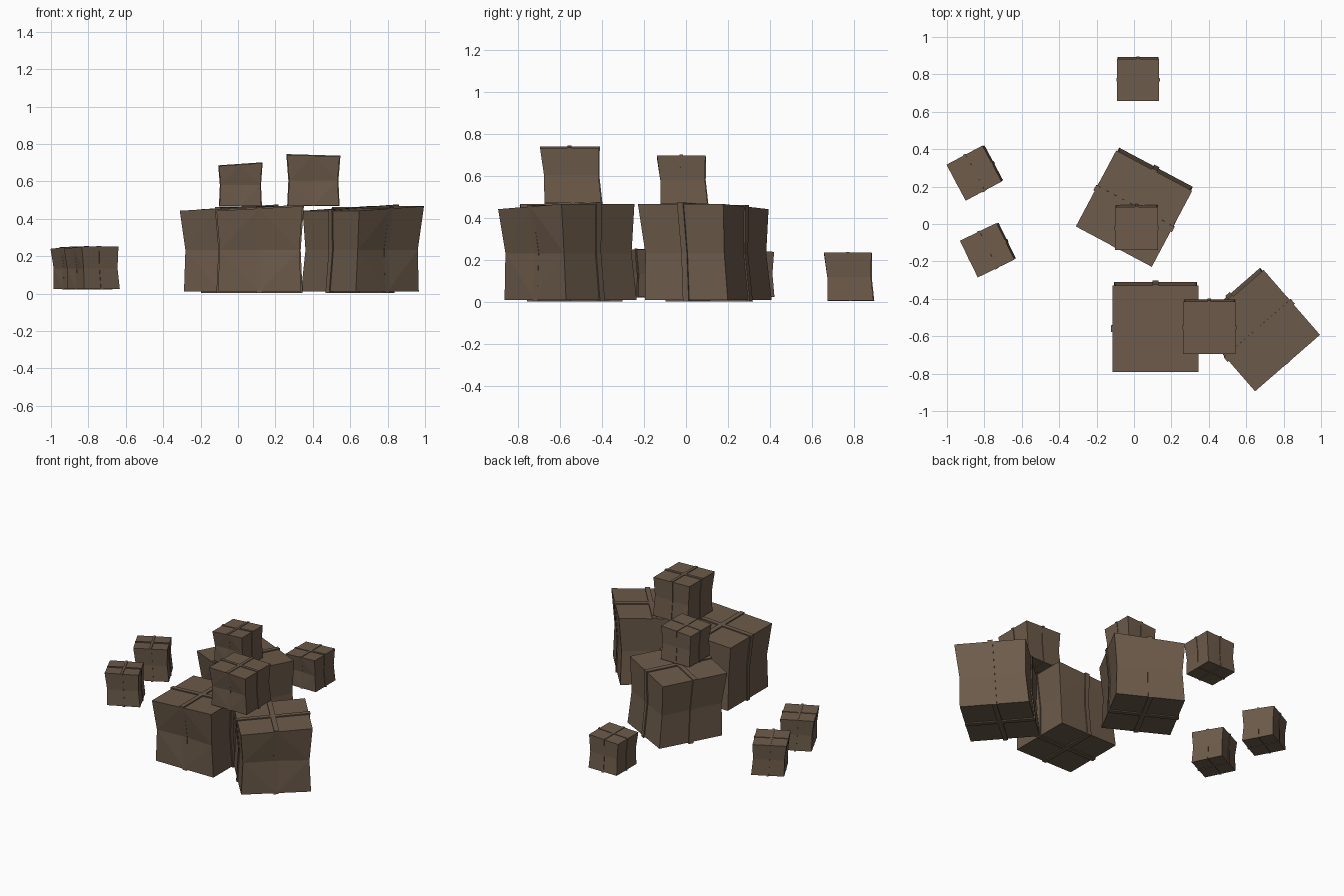
import bpy, bmesh
from math import radians
from mathutils import Vector, Matrix

if "Cube" in bpy.data.objects:
    bpy.data.objects.remove(bpy.data.objects["Cube"], do_unlink=True)

brown = bpy.data.materials.new("dusty brown")
brown.use_nodes = True
colour = (0.15, 0.103, 0.068, 1)
brown.diffuse_color = colour
brown.node_tree.nodes["Principled BSDF"].inputs["Base Color"].default_value = colour


def warp(p, tilt):
    """Pinch the waist, lean the base backwards and tilt the lid of a unit box."""
    x, y, z = p
    waist = 1 - min(1, abs(z) * 2)
    low = max(0, -z * 2)
    pinch = 1 - 0.075 * waist - 0.03 * low
    dent = 0.03 * waist * max(0, 1 - abs(x) * 2) if y < -0.3 else 0
    lean = 0.06 * low + 0.03 * waist
    lift = tilt * x * max(0, z * 2)
    return Vector((x * pinch, y * pinch + lean + dent, z + lift))


def slab(bm, lo, hi, cuts, tilt):
    """Add a warped block between two corners, sliced through its middle."""
    part = bmesh.new()
    bmesh.ops.create_cube(part, size=1)
    lo, hi = Vector(lo), Vector(hi)
    for v in part.verts:
        v.co = Vector([lo[i] + (v.co[i] + 0.5) * (hi[i] - lo[i]) for i in range(3)])
    for normal in cuts:
        bmesh.ops.bisect_plane(part, geom=part.verts[:] + part.edges[:] + part.faces[:],
                               plane_co=(0, 0, 0), plane_no=normal)
    for v in part.verts:
        v.co = warp(v.co, tilt)
    bmesh.ops.triangulate(part, faces=part.faces[:])
    mesh = bpy.data.meshes.new("part")
    part.to_mesh(mesh)
    part.free()
    bm.from_mesh(mesh)
    bpy.data.meshes.remove(mesh)


def finish(bm, name, matrix):
    bmesh.ops.transform(bm, matrix=matrix, verts=bm.verts)
    mesh = bpy.data.meshes.new(name)
    bm.to_mesh(mesh)
    bm.free()
    mesh.materials.append(brown)
    bpy.context.collection.objects.link(bpy.data.objects.new(name, mesh))


def parcel(name, x, y, z, size, height, turn, tilt):
    """A dented box tied with two crossing straps."""
    place = (Matrix.Translation((x, y, z + height / 2))
             @ Matrix.Rotation(radians(turn), 4, 'Z')
             @ Matrix.Diagonal((size, size, height, 1)))
    box = bmesh.new()
    slab(box, (-0.5,) * 3, (0.5,) * 3, [(0, 0, 1), (1, 0, 0)], tilt)
    finish(box, name, place)
    straps = bmesh.new()
    w, r, flush = 0.035, 0.517, 0.504
    slab(straps, (-w, -flush, -r), (w, r, r), [(0, 0, 1)], tilt)
    slab(straps, (-r, -w, -r), (r, w, r), [(0, 0, 1)], tilt)
    finish(straps, name + "_straps", place)


# Three large parcels on the ground
parcel("front_parcel", 0.115, -0.56, 0.01, 0.46, 0.445, 0, 0.055)
parcel("middle_parcel", 0.0, 0.082, 0.01, 0.46, 0.445, -28, 0.055)
parcel("left_parcel", 0.67, -0.57, 0.01, 0.46, 0.445, 41, 0.055)

# Two parcels stacked on top
parcel("upper_parcel", 0.013, -0.023, 0.47, 0.23, 0.22, 0, 0.07)
parcel("bridging_parcel", 0.403, -0.555, 0.472, 0.28, 0.265, 0, -0.03)

# Small parcels scattered around
parcel("back_parcel", 0.022, 0.77, 0.008, 0.225, 0.222, 0, 0.05)
parcel("right_back_parcel", -0.855, 0.272, 0.025, 0.218, 0.22, -62, 0.05)
parcel("right_front_parcel", -0.785, -0.14, 0.025, 0.218, 0.22, -64, 0.05)
